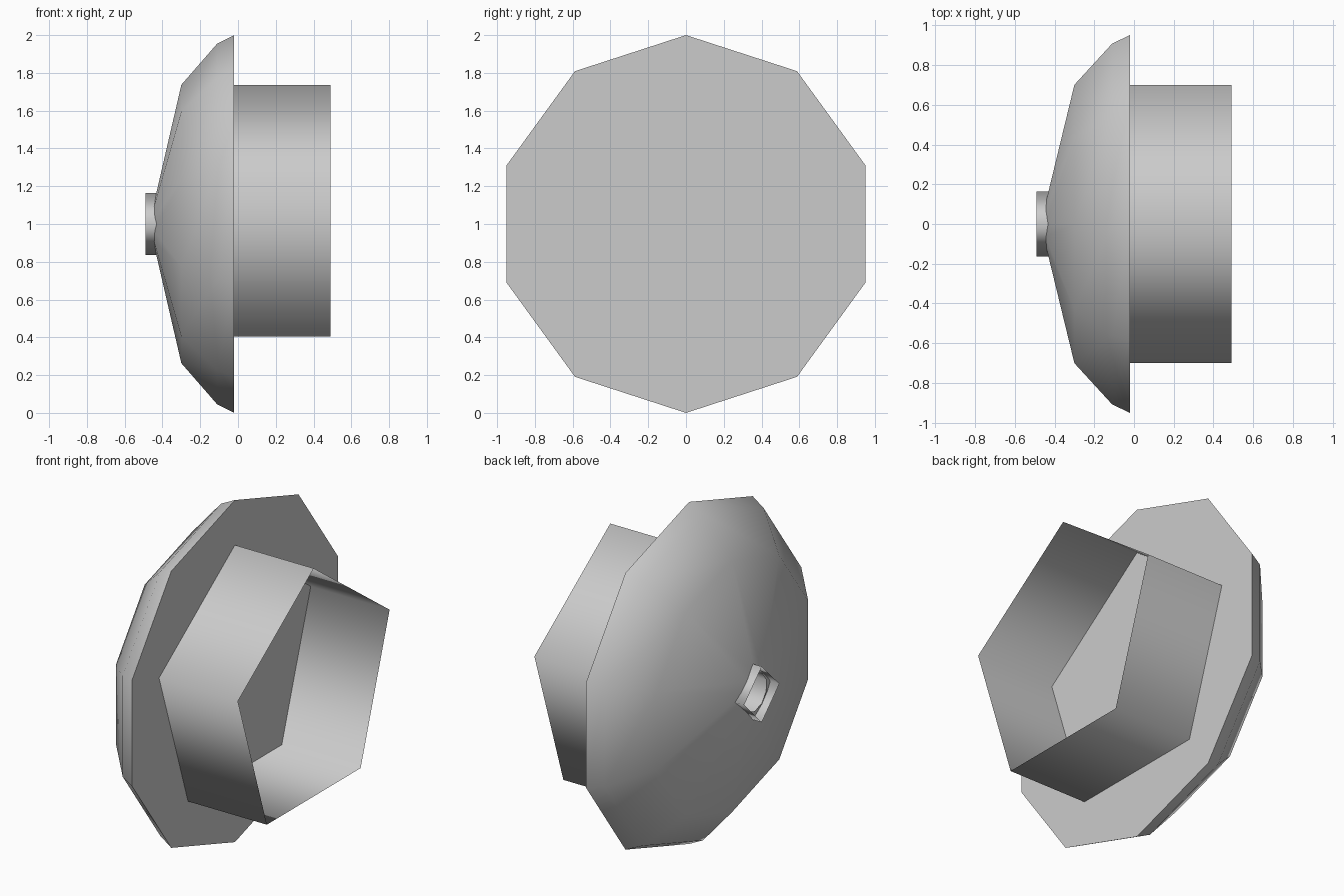
import bpy, bmesh
from math import sin, cos, tau

cube = bpy.data.objects.get("Cube")
if cube:
    bpy.data.objects.remove(cube)

grey = bpy.data.materials.new("light_grey")
grey.use_nodes = True
colour = (0.6, 0.6, 0.6, 1)
grey.diffuse_color = colour
grey.node_tree.nodes["Principled BSDF"].inputs["Base Color"].default_value = colour


def lathe(name, profile, sides, cap=False):
    """Open shell around the x axis from (x, radius) rings, one corner pointing up."""
    bm = bmesh.new()
    rings = [[bm.verts.new((x, r * sin(tau * i / sides), 1 + r * cos(tau * i / sides)))
              for i in range(sides)] for x, r in profile]
    for a, b in zip(rings, rings[1:]):
        for i in range(sides):
            j = (i + 1) % sides
            bm.faces.new((a[i], b[i], b[j], a[j])).smooth = True
    if cap:
        # Flat back with its own corners, so the rim stays crisp
        bm.faces.new([bm.verts.new(v.co) for v in reversed(rings[-1])])
    mesh = bpy.data.meshes.new(name)
    bm.to_mesh(mesh)
    bm.free()
    mesh.materials.append(grey)
    obj = bpy.data.objects.new(name, mesh)
    bpy.context.collection.objects.link(obj)
    return obj


# Ten-sided domed head with a flat back
lathe("domed_head", [(-0.445, 0.11), (-0.30, 0.737), (-0.11, 0.955), (-0.02, 1.0)], 10, cap=True)

# Five-sided open sleeve behind the head
lathe("sleeve", [(-0.02, 0.737), (0.49, 0.737)], 5)

# Four-sided open socket in the middle of the dome
lathe("socket", [(-0.49, 0.163), (-0.02, 0.163)], 4)
